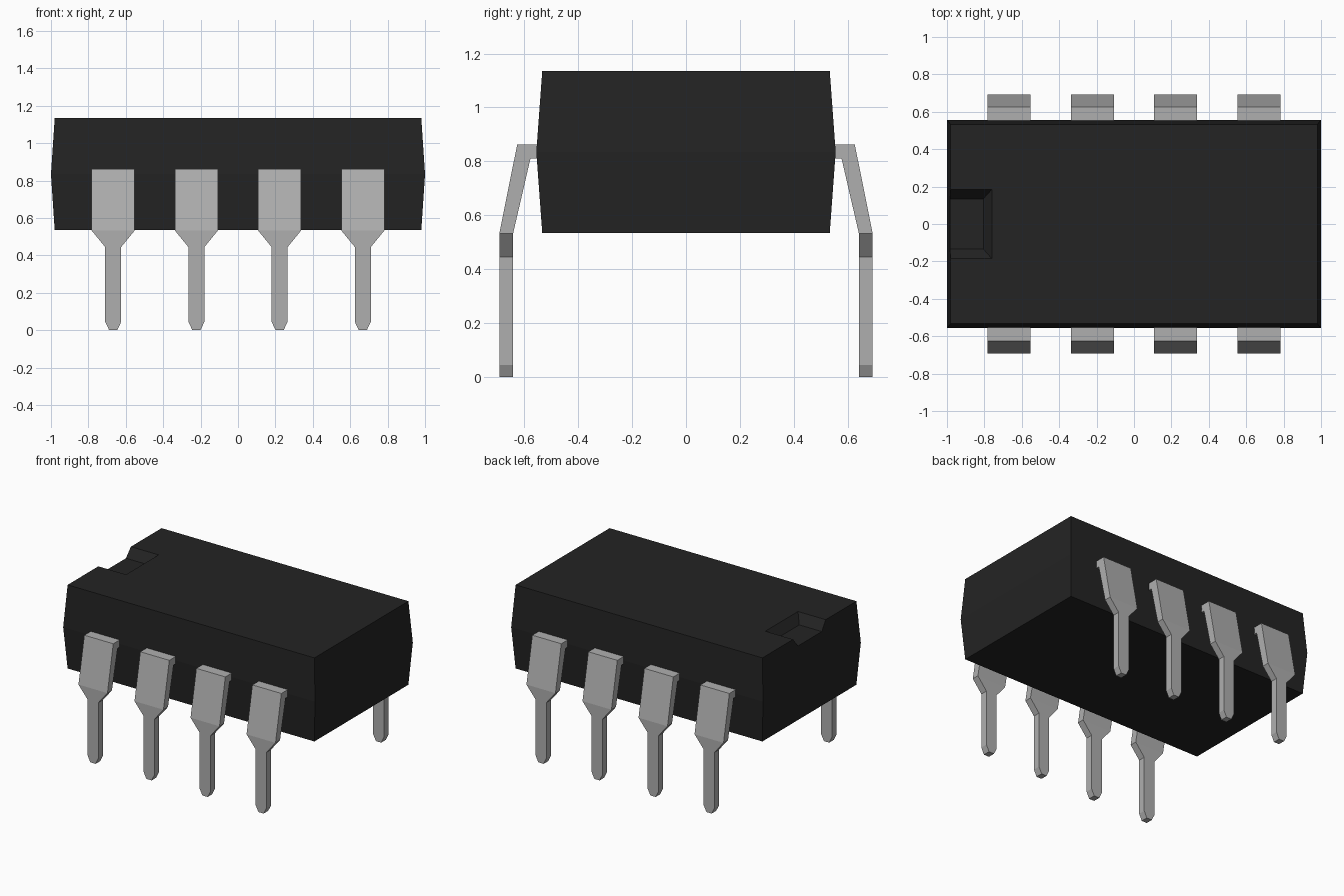
import bpy
import bmesh

if "Cube" in bpy.data.objects:
    bpy.data.objects.remove(bpy.data.objects["Cube"], do_unlink=True)


def make_material(name, color):
    mat = bpy.data.materials.new(name)
    mat.use_nodes = True
    mat.diffuse_color = color
    bsdf = mat.node_tree.nodes["Principled BSDF"]
    bsdf.inputs["Base Color"].default_value = color
    bsdf.inputs["Roughness"].default_value = 0.6
    return mat


black_plastic = make_material("black_plastic", (0.017, 0.017, 0.017, 1))
grey_metal = make_material("grey_metal", (0.43, 0.43, 0.43, 1))


def loft(name, sections, mat):
    """Skin a list of four-point sections and cap both ends."""
    bm = bmesh.new()
    rings = [[bm.verts.new(p) for p in s] for s in sections]
    for a, b in zip(rings, rings[1:]):
        for i in range(4):
            j = (i + 1) % 4
            bm.faces.new((a[i], a[j], b[j], b[i]))
    bm.faces.new(rings[0])
    bm.faces.new(rings[-1])
    bmesh.ops.recalc_face_normals(bm, faces=bm.faces[:])
    mesh = bpy.data.meshes.new(name)
    bm.to_mesh(mesh)
    bm.free()
    mesh.materials.append(mat)
    obj = bpy.data.objects.new(name, mesh)
    bpy.context.collection.objects.link(obj)
    return obj


def rectangle(x0, x1, y, z):
    return [(x0, -y, z), (x1, -y, z), (x1, y, z), (x0, y, z)]


# Body: drafted block, widest at mid height
body = loft("body", [
    rectangle(-0.98, 0.98, 0.533, 0.535),
    rectangle(-1.0, 1.0, 0.555, 0.835),
    rectangle(-0.98, 0.98, 0.533, 1.135),
], black_plastic)

# Orientation notch with sloped walls, open at the left-hand end
cutter = loft("notch_cutter", [
    rectangle(-1.2, -0.805, 0.135, 1.07),
    rectangle(-1.2, -0.715, 0.235, 1.20),
], black_plastic)
cutter.hide_render = True
cut = body.modifiers.new("notch", "BOOLEAN")
cut.operation = "DIFFERENCE"
cut.solver = "EXACT"
cut.object = cutter
bpy.context.view_layer.update()
evaluated = body.evaluated_get(bpy.context.evaluated_depsgraph_get())
notched = bpy.data.meshes.new_from_object(evaluated)
body.modifiers.clear()
body.data = notched
bpy.data.objects.remove(cutter, do_unlink=True)

# Lead stations: outer y, outer z, inner y, inner z, half width
STATIONS = [
    (0.520, 0.862, 0.520, 0.810, 0.115),
    (0.626, 0.862, 0.577, 0.810, 0.115),
    (0.692, 0.533, 0.641, 0.533, 0.115),
    (0.692, 0.445, 0.641, 0.445, 0.043),
    (0.692, 0.045, 0.641, 0.045, 0.043),
    (0.692, 0.000, 0.641, 0.000, 0.021),
]

# Four bent leads along each long side
for side, label in ((-1, "front"), (1, "back")):
    for i in range(4):
        x = (i - 1.5) * 0.445
        sections = [[(x - w, side * yo, zo), (x + w, side * yo, zo),
                     (x + w, side * yi, zi), (x - w, side * yi, zi)]
                    for yo, zo, yi, zi, w in STATIONS]
        loft(f"{label}_lead_{i + 1}", sections, grey_metal)
